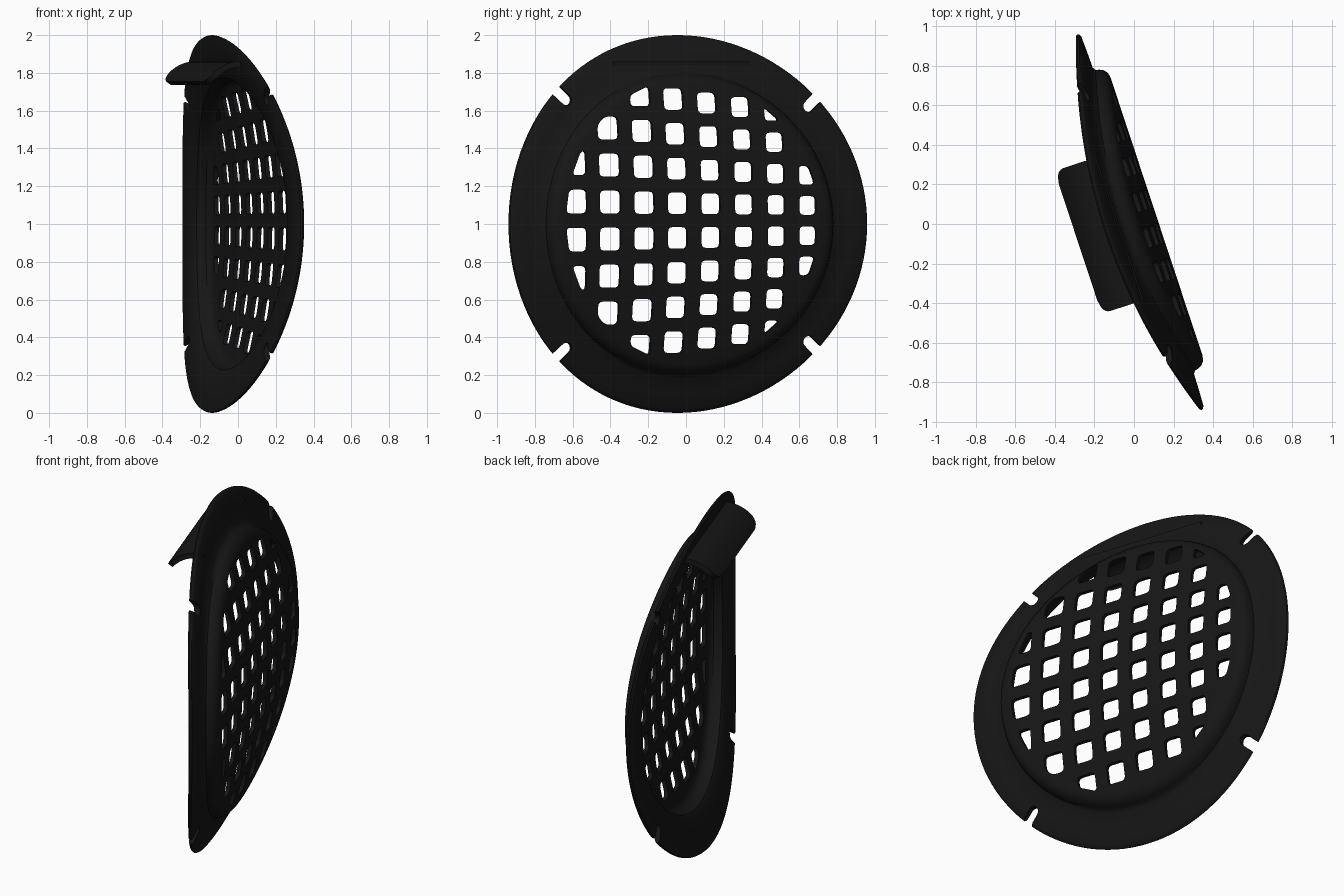
import bpy, bmesh, math

if "Cube" in bpy.data.objects:
    bpy.data.objects.remove(bpy.data.objects["Cube"])

TILT = math.radians(18.3)   # whole grille turned about z
BEND = 0.175                # backward curve towards top and bottom

mat = bpy.data.materials.new("black_plastic")
mat.diffuse_color = (0.008, 0.008, 0.008, 1)
mat.use_nodes = True
mat.node_tree.nodes["Principled BSDF"].inputs["Base Color"].default_value = mat.diffuse_color


def make_object(name, bm):
    bmesh.ops.recalc_face_normals(bm, faces=bm.faces)
    me = bpy.data.meshes.new(name)
    bm.to_mesh(me)
    bm.free()
    me.materials.append(mat)
    ob = bpy.data.objects.new(name, me)
    ob.location.z = 1
    ob.rotation_euler.z = TILT
    bpy.context.collection.objects.link(ob)
    return ob


def activate(ob):
    bpy.ops.object.select_all(action='DESELECT')
    ob.select_set(True)
    bpy.context.view_layer.objects.active = ob


# local frame: x = outward normal, y = across, z = up from the centre
def lathe_body():
    prof = [(0, .12)] + [(.74 * i / 12, .12) for i in range(1, 13)]
    prof += [(.765, .115), (.785, .10), (.795, .08), (.80, .06), (.815, .05),
             (.9, .048), (.98, .045), (.995, .039), (1, .03), (.995, .021), (.98, .015),
             (.9, .015), (.79, .015), (.772, .025), (.768, .075), (.755, .09), (.735, .097)]
    prof += [(.735 * i / 12, .097) for i in range(11, -1, -1)]
    n = 128
    bm = bmesh.new()
    rings = []
    for r, x in prof:
        if r == 0:
            rings.append([bm.verts.new((x, 0, 0))] * n)
        else:
            ring = []
            for k in range(n):
                a = 2 * math.pi * k / n
                z = r * math.sin(a)
                ring.append(bm.verts.new((x - BEND * z * z, r * math.cos(a), z)))
            rings.append(ring)
    for a, b in zip(rings, rings[1:]):
        for k in range(n):
            m = (k + 1) % n
            vs = list(dict.fromkeys((a[k], a[m], b[m], b[k])))
            bm.faces.new(vs)
    return make_object("grille", bm)


def prism(bm, pts, x0=-.4, x1=.4):
    lo = [bm.verts.new((x0, y, z)) for y, z in pts]
    hi = [bm.verts.new((x1, y, z)) for y, z in pts]
    bm.faces.new(lo)
    bm.faces.new(hi[::-1])
    for i in range(len(pts)):
        j = (i + 1) % len(pts)
        bm.faces.new((lo[i], lo[j], hi[j], hi[i]))


def clip(pts, f):
    out = []
    for p, q in zip(pts, pts[1:] + pts[:1]):
        a, b = f(p), f(q)
        if a <= 0:
            out.append(p)
        if a * b < 0:
            s = a / (a - b)
            out.append((p[0] + s * (q[0] - p[0]), p[1] + s * (q[1] - p[1])))
    return out


def rounded(pts, rad):
    out = []
    for i, c in enumerate(pts):
        ends = []
        for o in (pts[i - 1], pts[(i + 1) % len(pts)]):
            s = min(rad / max(math.dist(c, o), 1e-6), .4)
            ends.append((c[0] + s * (o[0] - c[0]), c[1] + s * (o[1] - c[1])))
        for u in (0, .33, .67, 1):
            w = ((1 - u) ** 2, 2 * u * (1 - u), u * u)
            out.append(tuple(w[0] * ends[0][d] + w[1] * c[d] + w[2] * ends[1][d] for d in (0, 1)))
    return out


def area(p):
    return abs(sum(a[0] * b[1] - b[0] * a[1] for a, b in zip(p, p[1:] + p[:1]))) / 2


# cutters: slightly tapering grid of holes and four rim slots
bm = bmesh.new()
RY, RZ = .705, .745
for t in (-.65, -.46, -.27, -.085, .10, .285, .465, .64):
    pitch = .181 * (1 - .18 * t)
    hw = .053 * (1 - .2 * t)
    for j in range(8):
        z = (j - 3.5) * pitch
        m = math.hypot(t / RY, z / RZ)
        edge = lambda p: (p[0] * t / RY ** 2 + p[1] * z / RZ ** 2) / m - 1
        h = pitch * .31
        pts = clip([(t - hw, z - h), (t + hw, z - h), (t + hw, z + h), (t - hw, z + h)], edge)
        if len(pts) > 2 and area(pts) > .0008:
            prism(bm, [(y, zz + .018) for y, zz in rounded(pts, .024)])
for deg in (42, 135, 225, 318):
    a = math.radians(deg)
    w = .03
    pts = [(1.1, -w), (1.1, w)]
    pts += [(.93 + w * math.cos(b), w * math.sin(b))
            for b in (math.pi / 2 + math.pi * i / 8 for i in range(9))]
    prism(bm, [(r * math.cos(a) - s * math.sin(a), r * math.sin(a) + s * math.cos(a)) for r, s in pts])
cutter = make_object("hole_cutter", bm)
cutter.hide_render = True

# grille plate with its flange
body = lathe_body()
mod = body.modifiers.new("holes", 'BOOLEAN')
mod.operation = 'DIFFERENCE'
mod.solver = 'EXACT'
mod.object = cutter
activate(body)
bpy.ops.object.modifier_apply(modifier=mod.name)
bpy.ops.object.shade_smooth_by_angle(angle=math.radians(35))
bpy.data.objects.remove(cutter)

# curved clip tab behind the upper rim
bm = bmesh.new()
rows = []
ctrl = [(-.075, .845), (-.21, .86), (-.285, .745)]
N, R, HALF = 20, .07, .38
for i in range(N + 1):
    u = i / N
    w = ((1 - u) ** 2, 2 * u * (1 - u), u * u)
    x, z = (sum(k * c[d] for k, c in zip(w, ctrl)) for d in (0, 1))
    d = max(0, R - (1 - u) * .26)
    half = HALF - R + math.sqrt(max(R * R - d * d, 0))
    rows.append([bm.verts.new((x, half * k / 4, z)) for k in range(-4, 5)])
for a, b in zip(rows, rows[1:]):
    for k in range(8):
        bm.faces.new((a[k], a[k + 1], b[k + 1], b[k]))
tab = make_object("clip_tab", bm)
sol = tab.modifiers.new("thickness", 'SOLIDIFY')
sol.thickness = .03
sol.offset = 0
activate(tab)
bpy.ops.object.modifier_apply(modifier=sol.name)
bpy.ops.object.shade_smooth_by_angle(angle=math.radians(35))
